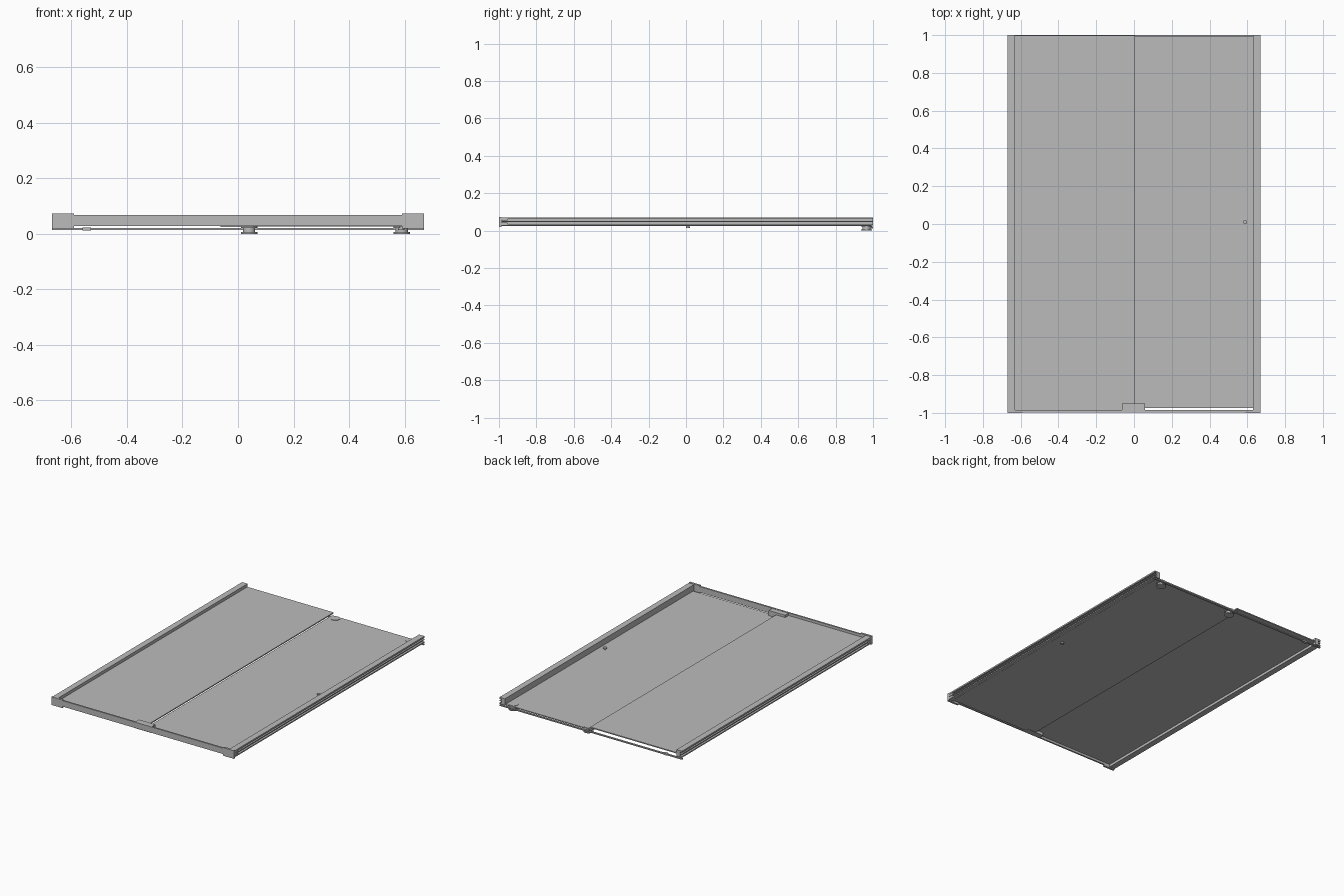
import bpy, bmesh, math
from mathutils import Matrix

cube = bpy.data.objects.get("Cube")
if cube:
    bpy.data.objects.remove(cube, do_unlink=True)

grey = bpy.data.materials.new("plain grey")
grey.use_nodes = True
grey.diffuse_color = (0.5, 0.5, 0.5, 1)
grey.node_tree.nodes["Principled BSDF"].inputs["Base Color"].default_value = (0.5, 0.5, 0.5, 1)


def finish(name, bm):
    bmesh.ops.recalc_face_normals(bm, faces=bm.faces)
    mesh = bpy.data.meshes.new(name)
    bm.to_mesh(mesh)
    bm.free()
    mesh.materials.append(grey)
    obj = bpy.data.objects.new(name, mesh)
    bpy.context.collection.objects.link(obj)
    return obj


def box(name, x, y, z):
    bm = bmesh.new()
    bmesh.ops.create_cube(bm, size=1)
    for v in bm.verts:
        v.co = [r[0] if c < 0 else r[1] for c, r in zip(v.co, (x, y, z))]
    return finish(name, bm)


def extrude_y(name, profile, y0, y1):
    bm = bmesh.new()
    face = bm.faces.new([bm.verts.new((x, y0, z)) for x, z in profile])
    new = bmesh.ops.extrude_face_region(bm, geom=[face])["geom"]
    verts = [g for g in new if isinstance(g, bmesh.types.BMVert)]
    bmesh.ops.translate(bm, verts=verts, vec=(0, y1 - y0, 0))
    return finish(name, bm)


def turned(name, x, y, rings):
    # stacked cylinders: (radius, bottom, top)
    bm = bmesh.new()
    for r, z0, z1 in rings:
        bmesh.ops.create_cone(bm, cap_ends=True, segments=32, radius1=r, radius2=r,
                              depth=z1 - z0,
                              matrix=Matrix.Translation((x, y, (z0 + z1) / 2)))
    obj = finish(name, bm)
    for p in obj.data.polygons:
        p.use_smooth = abs(p.normal.z) < 0.5
    obj.data.set_sharp_from_angle(angle=math.radians(40))
    return obj


# Glass panels: raised fixed one and lower sliding one
box("fixed_panel", (-0.65, 0.004), (-0.988, 0.998), (0.044, 0.051))
box("sliding_panel", (-0.004, 0.645), (-0.975, 0.993), (0.026, 0.032))

# Side channels with two grooves along the outer face
for name, s in (("left_channel", 1), ("right_channel", -1)):
    out, groove, inner = 0.67 * s, 0.655 * s, 0.63 * s
    prof = [(inner, 0.027), (out, 0.027), (out, 0.035), (groove, 0.035),
            (groove, 0.046), (out, 0.046), (out, 0.052), (groove, 0.052),
            (groove, 0.061), (out, 0.061), (out, 0.071), (inner, 0.071)]
    extrude_y(name, prof, -0.99, 1.0)

    # Corner cap with two prongs in the grooves
    side = name.split("_")[0]
    xs = sorted((0.59 * s, out))
    box(side + "_corner_cap", xs, (-1.0, -0.986), (0.02, 0.074))
    for i, z in enumerate((0.036, 0.053)):
        box(f"{side}_cap_prong_{i + 1}", sorted((0.654 * s, 0.668 * s)),
            (-0.99, -0.955), (z, z + 0.008))

# Front rail and the guide block at its middle
box("front_rail", (-0.6, 0.6), (-0.997, -0.986), (0.029, 0.068))
box("panel_guide", (-0.063, 0.058), (-0.99, -0.95), (0.024, 0.066))

# Thin track along the back with a stop
box("back_track", (-0.67, 0.67), (0.988, 1.0), (0.014, 0.021))
box("track_stop", (-0.56, -0.53), (0.982, 1.0), (0.012, 0.023))

# Rollers under the sliding panel, with cover discs above it
for name, x in (("inner_roller", 0.04), ("outer_roller", 0.59)):
    turned(name, x, 0.965, [(0.03, 0.0, 0.006), (0.022, 0.006, 0.021),
                            (0.03, 0.021, 0.026), (0.028, 0.032, 0.035)])

# Door knob through the sliding panel
turned("door_knob", 0.588, 0.01, [(0.011, 0.014, 0.022), (0.006, 0.022, 0.038),
                                  (0.011, 0.038, 0.046)])
